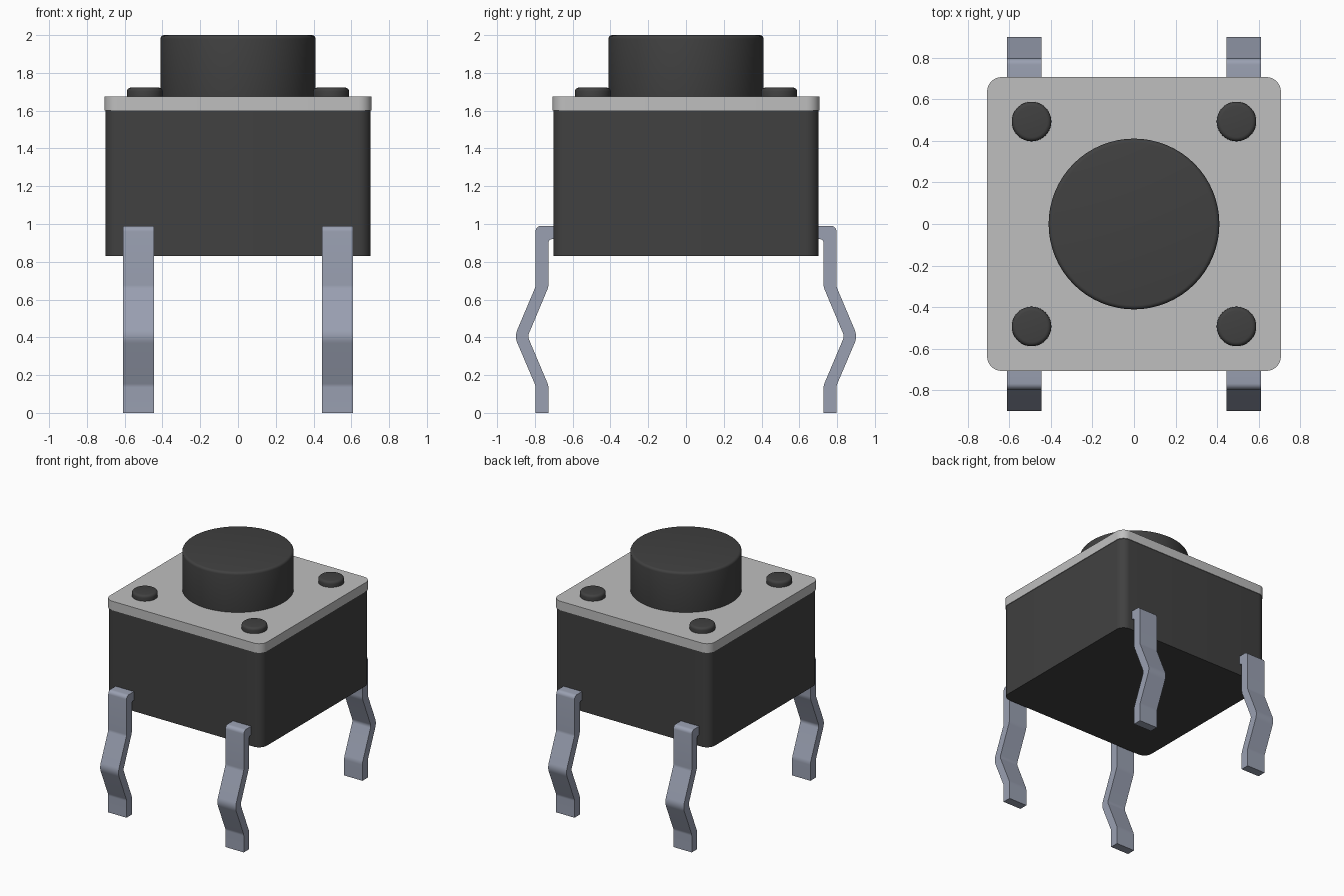
import bpy
import bmesh
import math
from mathutils import Vector

old = bpy.data.objects.get("Cube")
if old:
    bpy.data.objects.remove(old, do_unlink=True)


def material(name, rgb):
    m = bpy.data.materials.new(name)
    m.use_nodes = True
    m.diffuse_color = (*rgb, 1)
    m.node_tree.nodes["Principled BSDF"].inputs["Base Color"].default_value = (*rgb, 1)
    return m


black = material("black plastic", (0.052, 0.052, 0.052))
grey = material("light grey plate", (0.52, 0.52, 0.52))
metal = material("blue grey metal", (0.32, 0.35, 0.44))


def fillet(corners, steps=6):
    """Round each (a, b, radius) corner of a closed outline."""
    out = []
    n = len(corners)
    for i, (a, b, r) in enumerate(corners):
        p = Vector((a, b))
        if r == 0:
            out.append(p)
            continue
        u = (Vector(corners[i - 1][:2]) - p).normalized()
        v = (Vector(corners[(i + 1) % n][:2]) - p).normalized()
        half = u.angle(v) / 2
        centre = p + (u + v).normalized() * (r / math.sin(half))
        s = p + u * (r / math.tan(half)) - centre
        e = p + v * (r / math.tan(half)) - centre
        sweep = s.angle(e)
        for k in range(steps + 1):
            t = k / steps
            out.append(centre + (s * math.sin((1 - t) * sweep) + e * math.sin(t * sweep)) / math.sin(sweep))
    return out


def finish(name, bm, mat, bevel=0):
    bmesh.ops.recalc_face_normals(bm, faces=bm.faces)
    me = bpy.data.meshes.new(name)
    bm.to_mesh(me)
    bm.free()
    me.materials.append(mat)
    ob = bpy.data.objects.new(name, me)
    bpy.context.collection.objects.link(ob)
    for p in me.polygons:
        p.use_smooth = True
    if bevel:
        # The bevelled rim stays smooth
        mod = ob.modifiers.new("Rounded rim", 'BEVEL')
        mod.width = bevel
        mod.segments = 4
        mod.limit_method = 'ANGLE'
        mod.angle_limit = math.radians(40)
    else:
        me.set_sharp_from_angle(angle=math.radians(35))
    return ob


def prism(name, points, vector, mat):
    """Extrude a closed outline of 3D points along a vector."""
    bm = bmesh.new()
    face = bm.faces.new([bm.verts.new(p) for p in points])
    new = bmesh.ops.extrude_face_region(bm, geom=[face], use_keep_orig=True)["geom"]
    bmesh.ops.translate(bm, vec=vector, verts=[g for g in new if isinstance(g, bmesh.types.BMVert)])
    return finish(name, bm, mat)


def rounded_box(name, half, radius, z0, z1, mat):
    outline = fillet([(x * half, y * half, radius) for x, y in ((-1, -1), (1, -1), (1, 1), (-1, 1))], 8)
    return prism(name, [(p.x, p.y, z0) for p in outline], (0, 0, z1 - z0), mat)


def cylinder(name, x, y, r, z0, z1, bevel):
    bm = bmesh.new()
    bmesh.ops.create_cone(bm, cap_ends=True, segments=64, radius1=r, radius2=r, depth=z1 - z0)
    bmesh.ops.translate(bm, vec=(x, y, (z0 + z1) / 2), verts=bm.verts)
    return finish(name, bm, black, bevel)


# Housing and cover plate
rounded_box("housing", 0.702, 0.07, 0.83, 1.602, black)
rounded_box("cover_plate", 0.707, 0.07, 1.602, 1.676, grey)

# Push button and corner pegs
cylinder("push_button", 0, 0, 0.411, 1.64, 2.0, 0.02)
for sx, side in ((1, "left"), (-1, "right")):
    for sy, end in ((1, "back"), (-1, "front")):
        cylinder(f"peg_{end}_{side}", sx * 0.493, sy * 0.493, 0.095, 1.64, 1.722, 0.02)

# Bent legs: side outline as (y, z, corner radius)
LEG = [(0.68, 0.99, 0), (0.797, 0.99, 0.03), (0.797, 0.667, 0.05), (0.908, 0.405, 0.09),
       (0.797, 0.145, 0.05), (0.797, 0, 0), (0.728, 0, 0), (0.728, 0.145, 0.09),
       (0.838, 0.405, 0.04), (0.728, 0.667, 0.09), (0.728, 0.92, 0.02), (0.68, 0.92, 0)]
outline = fillet(LEG)
for x0, side in ((0.445, "left"), (-0.61, "right")):
    for sy, end in ((1, "back"), (-1, "front")):
        prism(f"leg_{end}_{side}", [(x0, sy * p.x, p.y) for p in outline], (0.165, 0, 0), metal)
